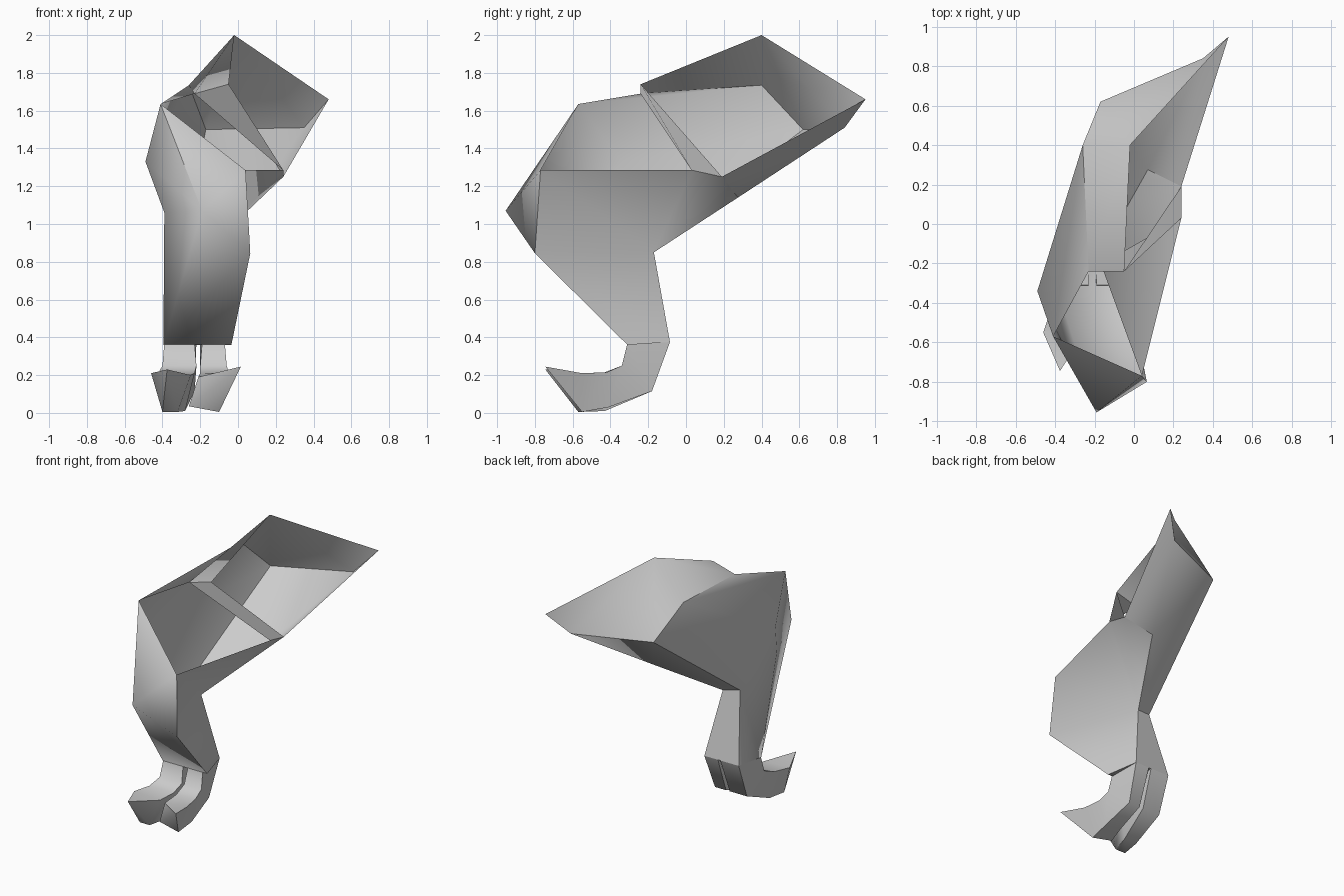
import bpy, bmesh, math

cube = bpy.data.objects.get("Cube")
if cube:
    bpy.data.objects.remove(cube, do_unlink=True)

grey = bpy.data.materials.new("plain_grey")
grey.use_nodes = True
grey.diffuse_color = (0.6, 0.6, 0.6, 1)
grey.node_tree.nodes["Principled BSDF"].inputs["Base Color"].default_value = (0.6, 0.6, 0.6, 1)


def build(name, points, faces, angle):
    """Make a panel object; each face is a string of point letters."""
    bm = bmesh.new()
    verts = {key: bm.verts.new(co) for key, co in points.items()}
    for face in faces.split():
        bm.faces.new([verts[key] for key in face])
    loose = [v for v in bm.verts if not v.link_faces]
    bmesh.ops.delete(bm, geom=loose, context='VERTS')
    bmesh.ops.recalc_face_normals(bm, faces=bm.faces)
    mesh = bpy.data.meshes.new(name)
    bm.to_mesh(mesh)
    bm.free()
    mesh.materials.append(grey)
    ob = bpy.data.objects.new(name, mesh)
    bpy.context.collection.objects.link(ob)
    bpy.ops.object.select_all(action='DESELECT')
    ob.select_set(True)
    bpy.context.view_layer.objects.active = ob
    bpy.ops.object.shade_smooth_by_angle(angle=math.radians(angle))


# Shared corners of the thigh, knee and ankle
corner = {
    'A': (-.02, .40, 2.0),    # hip peak
    'B': (.48, .95, 1.66),    # rear tip
    'C': (.35, .84, 1.51),    # under the rear tip
    'D': (.24, .19, 1.25),    # inner rim
    'E': (.24, .03, 1.285),
    'R': (.07, .275, 1.14),   # underside ridge
    'T': (-.05, -.24, 1.74),  # top rim
    'F': (-.23, -.24, 1.69),
    'H': (-.26, .40, 1.735),  # outer seam
    'G': (-.17, .62, 1.50),
    'K': (-.30, -.20, .87),
    'L': (-.18, -.17, .85),   # back of the knee
    'J': (-.49, -.34, 1.33),  # outer bulge
    'M': (-.39, -.50, 1.06),
    'P': (-.41, -.57, 1.635), # front of the thigh
    'Q': (.04, -.77, 1.285),
    'N': (-.19, -.955, 1.07), # kneecap
    'S': (.065, -.80, .845),
    'a': (-.395, -.31, .36),  # ankle
    'b': (-.035, -.31, .36),
    'c': (-.09, -.085, .375),
    'd': (-.37, -.085, .375),
}

# Open rear thigh shell, with the band that frames its opening
build("rear_thigh_shell", corner, "ATFH AHG AGC ACB BCD DCR CGR RGK RKL", 65)
build("thigh_rim_band", corner, "FTDE", 30)

# Open front thigh shell running down through the knee and shin to the ankle
build("thigh_and_shin", corner,
      "PFHJ JHG JGK JKM PJN JMN PNQ QNS QSLE EDL DRL "
      "NMa NaS Sab SbcL LcdK KdaM abcd", 62)


# Toe: four-cornered sections from the ankle to the ball, ending in a raised claw
def toe(name, sections, claw):
    points, faces = {'t': claw}, ["0123"]
    points = {chr(48 + i): co for i, co in enumerate(sum(sections, []))}
    points['t'] = claw
    for ring in range(len(sections)):
        for j in range(4):
            p, q = 4 * ring + j, 4 * ring + (j + 1) % 4
            if ring < len(sections) - 1:
                faces.append("".join(chr(48 + k) for k in (p, q, q + 4, p + 4)))
            else:
                faces.append(chr(48 + p) + chr(48 + q) + 't')
    build(name, points, " ".join(faces), 55)


toe("outer_toe", [
    [(-.39, -.31, .37), (-.23, -.31, .37), (-.22, -.085, .375), (-.37, -.085, .375)],
    [(-.40, -.34, .25), (-.22, -.34, .25), (-.23, -.18, .115), (-.37, -.18, .115)],
    [(-.42, -.43, .215), (-.23, -.42, .21), (-.28, -.43, .01), (-.38, -.43, .01)],
    [(-.46, -.55, .21), (-.25, -.55, .20), (-.32, -.57, .005), (-.40, -.57, .005)],
], (-.375, -.745, .23))

toe("inner_toe", [
    [(-.19, -.31, .37), (-.07, -.31, .37), (-.09, -.085, .375), (-.20, -.085, .375)],
    [(-.20, -.34, .25), (-.06, -.34, .25), (-.11, -.18, .115), (-.20, -.18, .115)],
    [(-.20, -.43, .21), (-.05, -.42, .215), (-.09, -.41, .03), (-.22, -.40, .05)],
    [(-.21, -.55, .19), (-.03, -.55, .21), (-.10, -.55, .005), (-.26, -.54, .035)],
], (.015, -.745, .245))
